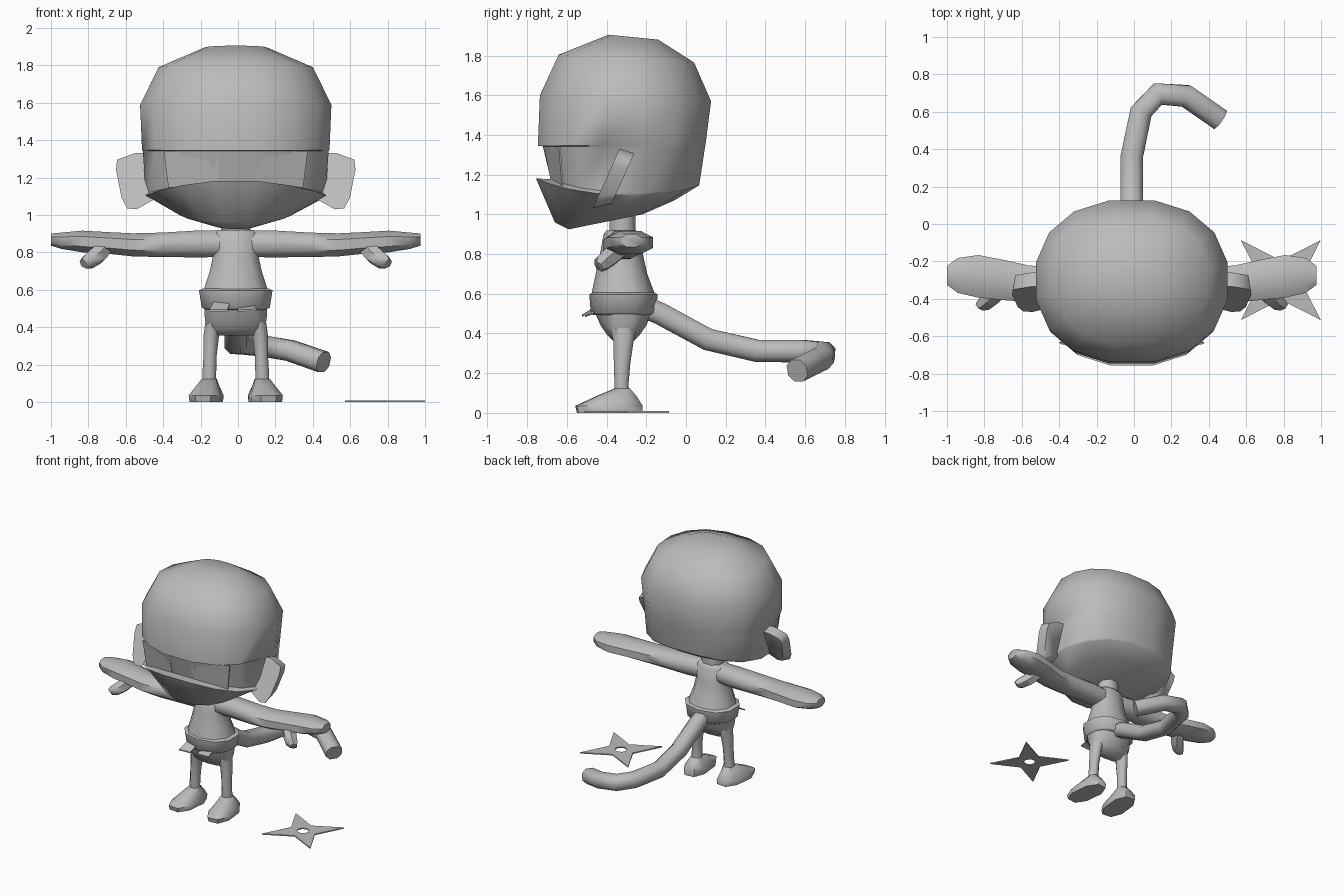
import bpy, bmesh, math
from mathutils import Vector

cube = bpy.data.objects.get("Cube")
if cube:
    bpy.data.objects.remove(cube, do_unlink=True)

grey = bpy.data.materials.new("plain grey")
grey.use_nodes = True
grey.diffuse_color = (0.5, 0.5, 0.5, 1)
grey.node_tree.nodes["Principled BSDF"].inputs["Base Color"].default_value = (0.5, 0.5, 0.5, 1)

CENTRE = -0.012          # the figure's plane of symmetry
X, Y, Z = Vector((1, 0, 0)), Vector((0, 1, 0)), Vector((0, 0, 1))


def finish(name, bm, mirror=False, angle=55, x=CENTRE):
    bmesh.ops.recalc_face_normals(bm, faces=bm.faces)
    mesh = bpy.data.meshes.new(name)
    bm.to_mesh(mesh)
    bm.free()
    mesh.materials.append(grey)
    obj = bpy.data.objects.new(name, mesh)
    obj.location.x = x
    bpy.context.collection.objects.link(obj)
    bpy.ops.object.select_all(action="DESELECT")
    obj.select_set(True)
    bpy.context.view_layer.objects.active = obj
    bpy.ops.object.shade_smooth_by_angle(angle=math.radians(angle))
    if mirror:
        obj.modifiers.new("mirror", "MIRROR")
    return obj


def ring(centre, u, v, sides=8, power=2.0):
    """Superellipse of points about centre, with half axes u and v."""
    points = []
    for i in range(sides):
        a = 2 * math.pi * (i + 0.5) / sides
        c, s = math.cos(a), math.sin(a)
        points.append(Vector(centre) + u * math.copysign(abs(c) ** (2 / power), c)
                      + v * math.copysign(abs(s) ** (2 / power), s))
    return points


def loft(name, rings, **options):
    bm = bmesh.new()
    loops = [[bm.verts.new(p) for p in r] for r in rings]
    for low, high in zip(loops, loops[1:]):
        for i in range(len(low)):
            j = (i + 1) % len(low)
            bm.faces.new((low[i], low[j], high[j], high[i]))
    bm.faces.new(loops[0][::-1])
    bm.faces.new(loops[-1])
    return finish(name, bm, **options)


def slab(name, outline, push, **options):
    """Polygon pushed along a vector."""
    push = Vector(push)
    return loft(name, [[Vector(p) for p in outline], [Vector(p) + push for p in outline]], **options)


# Head: front y, front z, back y, back z, half width, droop at the sides
head_levels = [
    (-0.59, 0.925, -0.22, 1.00, 0.14, 0),
    (-0.66, 0.96, -0.06, 1.07, 0.31, 0),
    (-0.755, 1.185, 0.065, 1.15, 0.49, 0.07),
    (-0.675, 1.18, 0.067, 1.16, 0.49, 0.06),
    (-0.72, 1.343, 0.095, 1.34, 0.505, 0),
    (-0.745, 1.345, 0.097, 1.35, 0.51, 0),
    (-0.735, 1.60, 0.125, 1.57, 0.52, 0),
    (-0.64, 1.805, 0.04, 1.765, 0.42, 0),
    (-0.39, 1.905, -0.14, 1.88, 0.17, 0),
]
head_rings = []
for front_y, front_z, back_y, back_z, half, droop in head_levels:
    centre = (0, (front_y + back_y) / 2, (front_z + back_z) / 2)
    depth = Vector((0, back_y - front_y, back_z - front_z)) / 2
    points = ring(centre, X * half, depth * 1.02, 16, 2.25)
    for p in points:
        p.z -= droop * (p.x / half) ** 2
    head_rings.append(points)
loft("head", head_rings, angle=50)

# Eyes: thin plates in the recess under the brow
slab("eyes", [(0.09, -0.713, 1.343), (0.385, -0.632, 1.343),
              (0.36, -0.618, 1.145), (0.095, -0.675, 1.18)],
     (0, -0.008, 0), mirror=True, angle=20)

# Ears: slanted tapering slabs
ear_outline = [(0.44, 1.33), (0.54, 1.33), (0.635, 1.295), (0.64, 1.24),
               (0.61, 1.09), (0.58, 1.035), (0.53, 1.03), (0.44, 1.08)]
ear = [Vector((x, -0.47 + (z - 1.03) * 0.45, z)) for x, z in ear_outline]
ear_mid = sum(ear, Vector()) / len(ear)
back = [ear_mid + (p - ear_mid) * 0.85 + Y * 0.085 for p in ear]
loft("ears", [ear, back], mirror=True, angle=65)

# Neck and torso: y, z, half width, half depth
torso = [(-0.315, 0.58, 0.185, 0.165), (-0.325, 0.70, 0.145, 0.13),
         (-0.325, 0.79, 0.125, 0.11), (-0.325, 0.90, 0.13, 0.09), (-0.325, 0.92, 0.10, 0.075)]
loft("torso", [ring((0, y, z), X * w, Y * d, 10, 2.3) for y, z, w, d in torso])
loft("neck", [ring((0, -0.32, z), X * 0.085, Y * 0.072) for z in (0.88, 1.03)])

# Belt band, and hips narrowing to the crotch
belt = [(0.492, 0.165, 0.15), (0.505, 0.19, 0.165), (0.597, 0.205, 0.172), (0.607, 0.18, 0.155)]
loft("belt", [ring((0, -0.315, z), X * w, Y * d, 10, 2.4) for z, w, d in belt])
hips = [(0.355, 0.12, 0.045), (0.39, 0.16, 0.08), (0.44, 0.172, 0.115), (0.52, 0.177, 0.15)]
loft("hips", [ring((0, -0.315, z), X * w, Y * d, 10, 2.4) for z, w, d in hips])

# Loose belt ends at the front
slab("belt_end_right", [(-0.03, -0.46, 0.525), (-0.12, -0.46, 0.525),
                        (-0.14, -0.525, 0.485), (-0.045, -0.52, 0.485)], (0, 0, 0.009))
slab("belt_end_left", [(0.01, -0.46, 0.50), (0.105, -0.46, 0.505),
                       (0.11, -0.51, 0.488), (0.01, -0.51, 0.483)], (0, 0, 0.009))

# Legs and feet
leg = [(0.14, -0.32, 0.08, 0.042, 0.04), (0.142, -0.325, 0.14, 0.04, 0.038),
       (0.137, -0.322, 0.25, 0.038, 0.045), (0.13, -0.315, 0.36, 0.045, 0.055),
       (0.11, -0.315, 0.44, 0.055, 0.075)]
loft("legs", [ring((x, y, z), X * w, Y * d) for x, y, z, w, d in leg], mirror=True)
toe_out = Vector((0.10, -1, 0)).normalized()
across = Vector((1, 0.10, 0)).normalized()
foot = [(0.158, -0.385, 0.0, 0.088, 0.172), (0.158, -0.388, 0.035, 0.092, 0.178),
        (0.15, -0.35, 0.085, 0.062, 0.105), (0.142, -0.322, 0.122, 0.042, 0.042)]
loft("feet", [ring((x, y, z), across * w, toe_out * d, 8, 2.4) for x, y, z, w, d in foot],
     mirror=True)

# Arms with mitten hands: x, y, z, half depth, half height
arm = [(0.05, -0.325, 0.845, 0.08, 0.075), (0.20, -0.32, 0.845, 0.09, 0.077),
       (0.40, -0.325, 0.84, 0.10, 0.07), (0.55, -0.32, 0.84, 0.105, 0.066),
       (0.68, -0.30, 0.85, 0.115, 0.062), (0.82, -0.28, 0.858, 0.122, 0.062),
       (0.93, -0.275, 0.862, 0.10, 0.047), (0.987, -0.275, 0.868, 0.055, 0.035)]
loft("arms", [ring((x, y, z), Y * d, Z * h, 8, 2.3) for x, y, z, d, h in arm], mirror=True)
thumb_side = Vector((0.7, 0, 0.7))
thumb = [(0.70, -0.33, 0.84, 0.06), (0.74, -0.385, 0.785, 0.052),
         (0.785, -0.425, 0.752, 0.046), (0.81, -0.44, 0.738, 0.03)]
loft("thumbs", [ring((x, y, z), thumb_side * r, Vector((0.45, 0.75, -0.45)) * r, 6)
                for x, y, z, r in thumb], mirror=True)

# Tail: rings along a curling path
path = [Vector(p) for p in [(0, -0.20, 0.53), (0, -0.13, 0.50), (0, 0.11, 0.37), (0.0, 0.36, 0.312),
                            (0.05, 0.60, 0.31), (0.14, 0.695, 0.30), (0.29, 0.685, 0.275),
                            (0.47, 0.56, 0.213)]]
tail_rings = []
for i, p in enumerate(path):
    along = (path[min(i + 1, len(path) - 1)] - path[max(i - 1, 0)]).normalized()
    side = along.cross(Z).normalized()
    tail_rings.append(ring(p, side * 0.064, side.cross(along) * 0.06, 8, 2.3))
loft("tail", tail_rings)

# Throwing star on the ground: four points around a round hole
bm = bmesh.new()
rims = []
for z in (0.0, 0.009):
    outer, inner = [], []
    for i in range(8):
        a = math.pi * i / 4
        direction = Vector((math.cos(a), math.sin(a), 0))
        outer.append(bm.verts.new(direction * (0.302 if i % 2 else 0.105) + Z * z))
        inner.append(bm.verts.new(direction * 0.045 + Z * z))
    rims.append((outer, inner))
(low_out, low_in), (top_out, top_in) = rims
for i in range(8):
    j = (i + 1) % 8
    for a, b in ((low_out, low_in), (top_out, top_in), (low_out, top_out), (low_in, top_in)):
        bm.faces.new((a[i], a[j], b[j], b[i]))
star = finish("throwing_star", bm, angle=20, x=0.785)
star.location.y = -0.30
